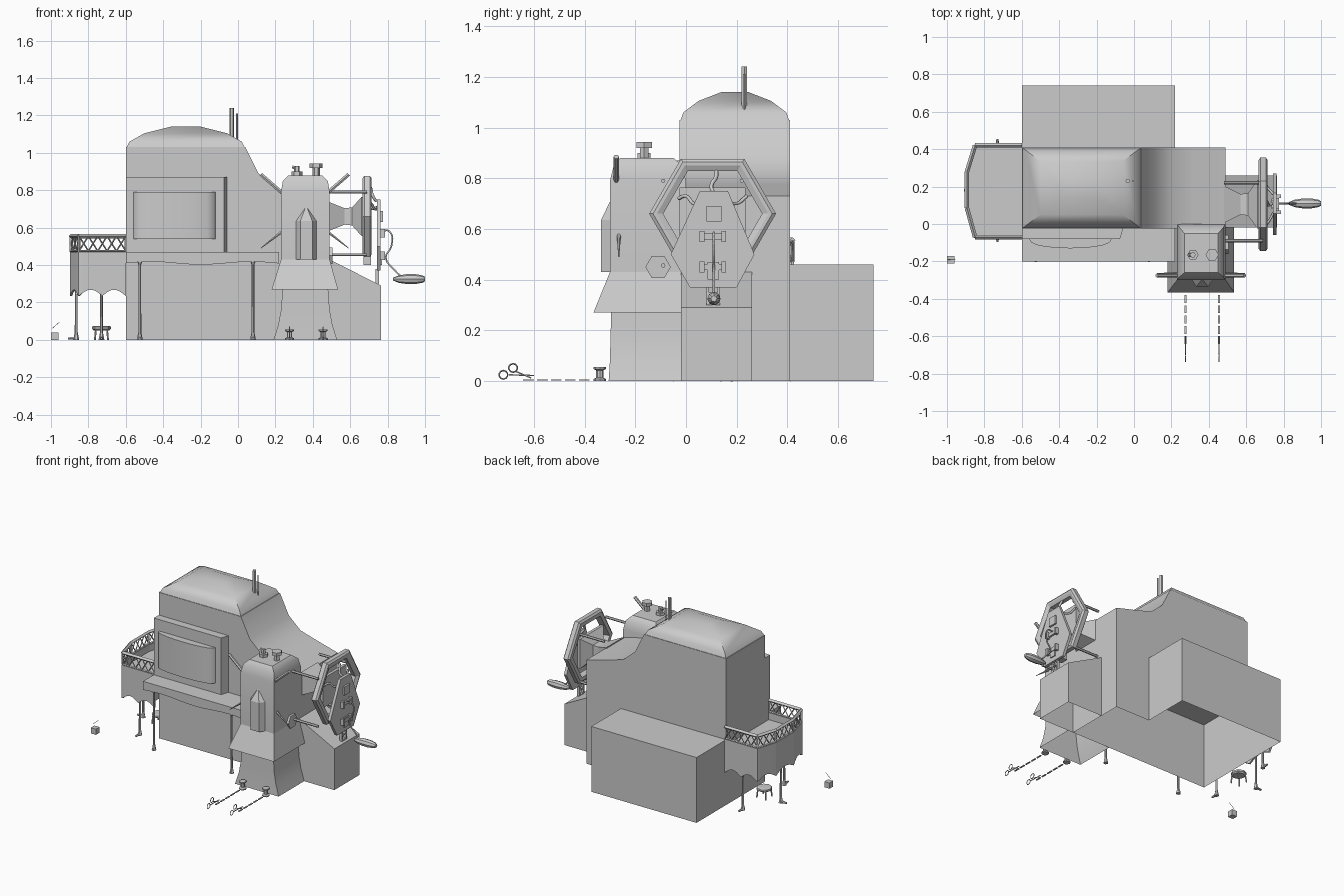
import bpy, math
from mathutils import Vector

if "Cube" in bpy.data.objects:
    bpy.data.objects.remove(bpy.data.objects["Cube"])

def mesh(name, verts, faces):
    me = bpy.data.meshes.new(name)
    me.from_pydata([tuple(v) for v in verts], [], faces)
    ob = bpy.data.objects.new(name, me)
    bpy.context.collection.objects.link(ob)
    return ob

def loft(name, rings, start=True, end=True):
    n = len(rings[0])
    verts = [v for r in rings for v in r]
    faces = [(k*n+i, k*n+(i+1) % n, (k+1)*n+(i+1) % n, (k+1)*n+i)
             for k in range(len(rings)-1) for i in range(n)]
    if start:
        faces.append(tuple(reversed(range(n))))
    if end:
        faces.append(tuple(range((len(rings)-1)*n, len(rings)*n)))
    return mesh(name, verts, faces)

def rect(x0, x1, y0, y1, z):
    return [(x0, y0, z), (x1, y0, z), (x1, y1, z), (x0, y1, z)]

def box(name, x0, x1, y0, y1, z0, z1):
    return loft(name, [rect(x0, x1, y0, y1, z0), rect(x0, x1, y0, y1, z1)])

def prism(name, pts, axis, lo, hi, start=True, end=True):
    def put(p, t):
        v = list(p)
        v.insert(axis, t)
        return tuple(v)
    return loft(name, [[put(p, lo) for p in pts], [put(p, hi) for p in pts]], start, end)

def lathe(name, c, prof, n=6, axis=2):
    rings = []
    for r, h in prof:
        ring = []
        for i in range(n):
            a = 2*math.pi*i/n
            v = [r*math.cos(a), r*math.sin(a)]
            v.insert(axis, h)
            ring.append(tuple(Vector(c)+Vector(v)))
        rings.append(ring)
    return loft(name, rings)

def rod(name, p, q, r, r2=None, n=6):
    p, q = Vector(p), Vector(q)
    rot = (q-p).to_track_quat('Z', 'Y')
    ring = lambda c, s: [c + rot @ Vector((s*math.cos(2*math.pi*i/n), s*math.sin(2*math.pi*i/n), 0)) for i in range(n)]
    return loft(name, [ring(p, r), ring(q, r if r2 is None else r2)])

def tube(name, pts, r):
    cu = bpy.data.curves.new(name, 'CURVE')
    cu.dimensions, cu.bevel_depth, cu.bevel_resolution = '3D', r, 1
    sp = cu.splines.new('BEZIER')
    sp.bezier_points.add(len(pts)-1)
    for b, p in zip(sp.bezier_points, pts):
        b.co = p
        b.handle_left_type = b.handle_right_type = 'AUTO'
    sp.resolution_u = 4
    ob = bpy.data.objects.new(name, cu)
    bpy.context.collection.objects.link(ob)

# lower walls (open below) with rear annex, and sloped right extension
prism("lower_body", [(-.6, -.02), (.49, -.02), (.49, .41), (.22, .41), (.22, .74), (-.6, .74)],
      2, 0, .46, False, True)
loft("right_extension", [rect(.49, .765, -.02, .26, 0),
     [(.49, -.02, .43), (.765, -.02, .29), (.765, .26, .29), (.49, .26, .43)]], False)

# upper house with sloping right side, and domed roof
prism("upper_body", [(-.6, .46), (.49, .46), (.49, .73), (.32, .775), (.2, .81), (.11, .89), (.04, 1.03), (-.6, 1.03)],
      1, -.025, .41)
loft("domed_roof", [rect(-.6+i, .04-i, -.025+j, .41-j, z) for i, j, z in
     ((0, 0, 1.02), (.02, .015, 1.06), (.1, .075, 1.105), (.24, .165, 1.14))], False)
rod("roof_pipe", (-.033, .23, 1.06), (-.033, .23, 1.24), .012)
rod("roof_pipe_small", (-.005, .23, 1.06), (-.005, .23, 1.21), .005)

# front bay with bowed window
prism("front_bay", [(-.6, 0), (-.6, -.08), (-.075, -.08), (-.05, 0)], 2, .47, .87)
bow = [(-.34-.22*math.cos(math.pi*i/10), -.08-.05*math.sin(math.pi*i/10)**.8) for i in range(11)]
prism("bowed_window", bow, 2, .54, .79)

# front shelf with wavy hem
hem = [(-.6+.82*i/12, .41+.008*math.sin(i*.8)) for i in range(13)]
prism("shelf_cloth", [(-.6, .47), (.22, .47)] + hem[::-1], 1, -.2, -.02)

def post(name, x, y, top, dx, dy):
    lathe(name, (x, y, 0), [(.016, 0), (.008, .04), (.007, top-.02), (.014, top)])
    p = Vector((x, y, .008))
    rod(name+"_foot", p, p+Vector((dx, dy, 0))*.045, .010, .006)

for i, x in enumerate((-.525, .08)):
    post(f"shelf_post_{i}", x, -.185, .42, 0, -.4)

# balcony: gently scalloped wall, floor, lattice railing
outline = [(-.6, -.07), (-.85, -.07), (-.893, .085), (-.893, .28), (-.85, .42), (-.6, .42)]
wall = []
for a, b in zip(outline, outline[1:]):
    a, b = Vector(a), Vector(b)
    n = 8*max(1, round((b-a).length/.13))
    for i in range(n):
        wall.append((a.lerp(b, i/n), .235+.033*abs(math.sin(math.pi*i/8))))
wall.append((Vector(outline[-1]), .235))
m = len(wall)
ob = mesh("balcony_wall", [(p.x, p.y, .47) for p, z in wall] + [(p.x, p.y, z) for p, z in wall],
          [(i, i+1, m+i+1, m+i) for i in range(m-1)])
mod = ob.modifiers.new("thickness", 'SOLIDIFY')
mod.thickness, mod.offset = .012, 0
prism("balcony_floor", outline, 2, .28, .42)
for k, (a, b) in enumerate(zip(outline, outline[1:])):
    a, b = Vector(a), Vector(b)
    for z, r in ((.475, .006), (.555, .012)):
        rod(f"rail_{k}_{z}", (*a, z), (*b, z), r, n=4)
    n = max(2, round((b-a).length/.05))
    for i in range(n):
        p, q = a.lerp(b, i/n), a.lerp(b, (i+1)/n)
        rod("lattice_up", (*p, .475), (*q, .555), .004, n=4)
        rod("lattice_down", (*p, .555), (*q, .475), .004, n=4)
    rod("rail_post", (*a, .47), (*a, .56), .007, n=4)
post("balcony_post_back", -.73, .41, .28, 0, 1)
post("balcony_post_front", -.73, -.05, .28, 0, -1)
post("balcony_post_left", -.865, .18, .28, -1, 0)

# stool under the balcony
lathe("stool_seat", (-.73, .17, .05), [(.04, 0), (.05, .008), (.05, .02), (.04, .025)], 8)
for sx in (-1, 1):
    for sy in (-1, 1):
        rod("stool_leg", (-.73+sx*.03, .17+sy*.03, .055), (-.73+sx*.035, .17+sy*.035, 0), .005)

# loose little block with thin rod
box("small_block", -1, -.96, -.21, -.17, 0, .04)
rod("small_block_rod", (-.995, -.19, .06), (-.955, -.19, .095), .0015)

# tower with flared base, skirt and rounded cap
loft("tower_base", [rect(.36-w, .36+w, y, -.02, z) for w, y, z in
     ((.17, -.305, 0), (.145, -.3, .08), (.13, -.298, .16), (.122, -.295, .27))], False)
loft("tower_skirt", [rect(.18, .535, -.365, -.02, .27), rect(.23, .49, -.3, -.02, .43)], False, False)
loft("tower", [rect(.36-w, .36+w, y, b, z) for w, y, b, z in
     ((.13, -.3, 0, .42), (.13, -.3, 0, .79), (.12, -.285, -.015, .85), (.09, -.26, -.05, .88))])
for side in (-1, 1):
    x = .357+side*.12
    rod("upper_arm", (x, -.275, .785), (x+side*.115, -.275, .885), .011)
    rod("lower_spike", (x, -.265, .58), (x+side*.115, -.265, .49), .009, .002)

# tower lantern window
bay_ring = lambda s, z: [(.365+s*x, -.295+s*y, z) for x, y in
                         ((-.058, 0), (-.032, -.04), (.032, -.04), (.058, 0))]
loft("lantern_window", [bay_ring(1, .43), bay_ring(1, .635), bay_ring(.1, .71)])

# tower pots
lathe("pot_left", (.315, -.165, .87), [(.03, 0), (.03, .03), (.015, .03), (.015, .06)])
rod("pot_left_pipe", (.315, -.165, .915), (.29, -.165, .925), .009)
lathe("pot_right", (.418, -.165, .87), [(.02, 0), (.02, .05), (.035, .05), (.035, .072)])
lathe("side_port", (.49, -.11, .45), [(.05, 0), (.05, .015)], 6, 0)

# wheel: hexagonal ring with inner lip, hub and struts
C = Vector((0, .105, .66))
def hexa(x, r):
    return [(x, C.y+r*math.cos(math.pi*i/3), C.z+r*math.sin(math.pi*i/3)) for i in range(6)]
loft("wheel_rim", [hexa(.665, .235), hexa(.675, .25), hexa(.705, .25), hexa(.715, .235), hexa(.715, .22),
     hexa(.705, .195), hexa(.665, .205), hexa(.665, .235)], False, False)
loft("wheel_hub", [[(x, C.y+a*s, C.z+b*s*.8) for a, b in ((-1, -1), (1, -1), (1, 1), (-1, 1))]
     for x, s in ((.48, .10), (.52, .08), (.57, .055), (.61, .06), (.66, .13), (.68, .13))])
for y, z in ((-.09, .79), (.22, .79), (-.09, .455), (.22, .455)):
    rod("wheel_strut", (.48, y, z), (.69, y, z), .009)
tube("wheel_hose", [(.68, .11, .86), (.71, .12, .81), (.72, .10, .77), (.74, .11, .74)], .008)
tube("wheel_hose_left", [(.69, -.03, .72), (.71, .0, .73), (.73, .03, .70), (.745, .06, .70)], .007)
tube("wheel_hose_right", [(.69, .24, .73), (.71, .2, .70), (.745, .16, .71)], .007)

# face plate with fittings
prism("face_plate", [(.055, .75), (.165, .75), (.27, .5), (.2, .37), (.015, .37), (-.06, .5)], 0, .742, .762)
box("plate_knob", .755, .775, .08, .14, .63, .69)
for z in (.57, .45):
    box("plate_bracket", .755, .775, .06, .155, z-.012, z+.012)
    for y in (.06, .145):
        box("bracket_end", .755, .785, y-.006, y+.012, z-.022, z+.022)
box("plate_tongue", .755, .77, .085, .13, .40, .47)
box("plate_weight", .67, .71, .08, .135, .40, .45)
for a, b in ((.30, .31), (.34, .35)):
    box("plate_pendant", .735, .755, .08, .135, a, b)
for y in (.08, .125):
    box("plate_pendant_side", .735, .755, y, y+.01, .30, .38)

# crank and handle
tube("crank", [(.76, .11, .58), (.81, .11, .58), (.82, .11, .5), (.79, .11, .44), (.84, .11, .37), (.87, .11, .34)], .005)
lathe("crank_handle", (0, .11, .325), [(.008, .83), (.02, .86), (.026, .9), (.026, .95), (.02, .985), (.012, 1)], 8, 0)

# anchor spools, dashed lines and cutters in front of the tower
for k, x in enumerate((.275, .455)):
    lathe(f"spool_{k}", (x, -.34, 0), [(.025, 0), (.025, .008), (.014, .014), (.014, .042), (.024, .047), (.024, .055)], 8)
    for i in range(5):
        y = -.38-.055*i
        box("line_dash", x-.005, x+.005, y-.042, y, .002, .007)
    rod("blade_a", (x, -.6, .022), (x, -.7, .025), .003)
    rod("blade_b", (x, -.61, .012), (x, -.675, .04), .003)
    for y, z in ((-.72, .025), (-.682, .052)):
        bpy.ops.mesh.primitive_torus_add(location=(x, y, z), rotation=(0, math.pi/2, 0), major_radius=.017,
                                         minor_radius=.003, major_segments=10, minor_segments=4)
        bpy.context.object.name = "cutter_loop"

# soft shading on the curved parts, hard edges kept
bpy.ops.object.select_all(action='DESELECT')
for name in ("domed_roof", "upper_body", "tower", "tower_base", "bowed_window", "crank_handle"):
    bpy.data.objects[name].select_set(True)
bpy.context.view_layer.objects.active = bpy.data.objects["domed_roof"]
bpy.ops.object.shade_smooth_by_angle(angle=math.radians(40))
